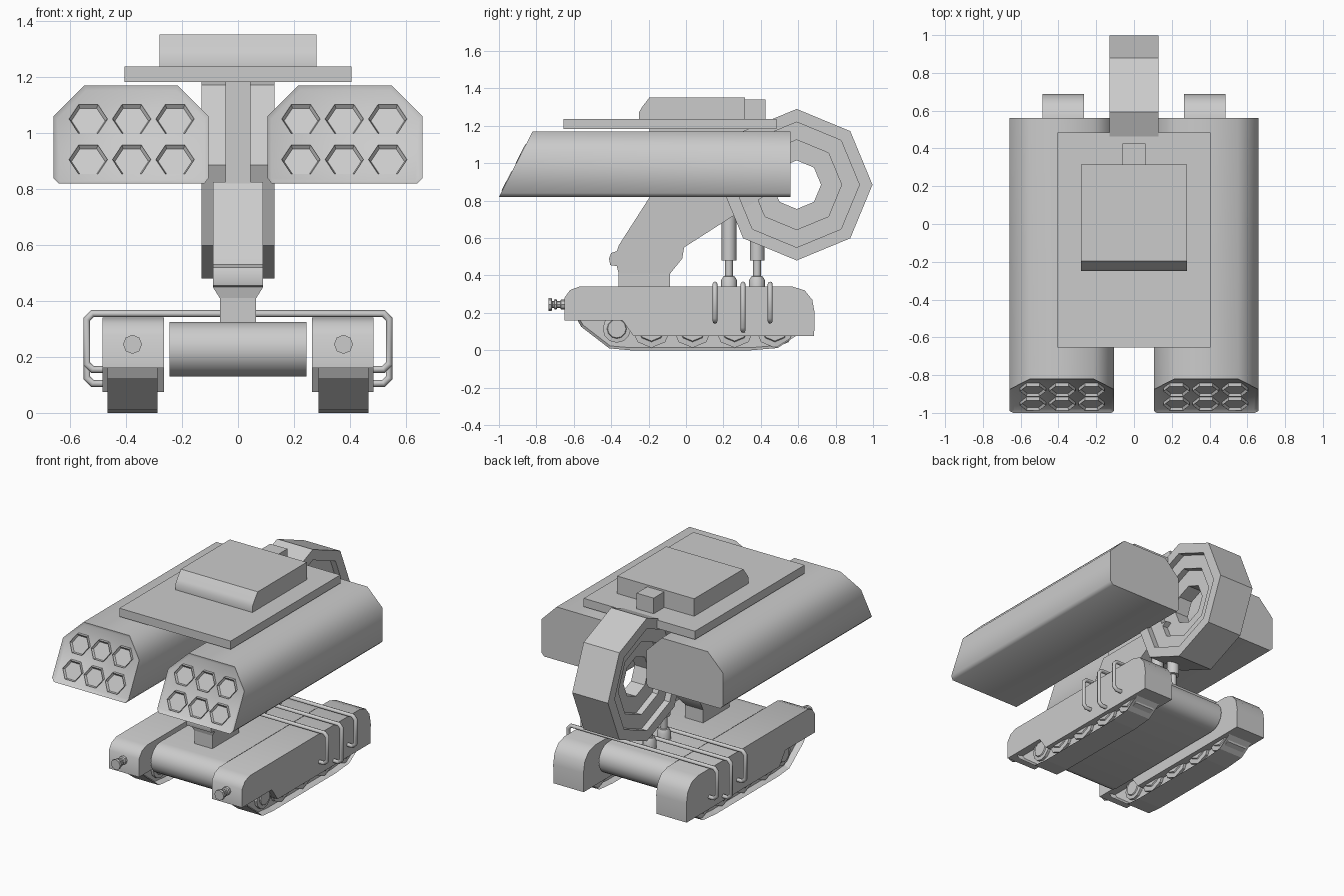
import bpy, bmesh, math

if "Cube" in bpy.data.objects:
    bpy.data.objects.remove(bpy.data.objects["Cube"])


def finish(name, bm, angle=0):
    me = bpy.data.meshes.new(name)
    bm.to_mesh(me)
    bm.free()
    if angle:
        me.shade_smooth()
        me.set_sharp_from_angle(angle=math.radians(angle))
    ob = bpy.data.objects.new(name, me)
    bpy.context.collection.objects.link(ob)
    return ob


def prism_bm(pts, a, b, axis='X'):
    """Extrude a profile, (y,z) along X or (x,z) along Y."""
    bm = bmesh.new()
    place = (lambda p, h: (h, p[0], p[1])) if axis == 'X' else (lambda p, h: (p[0], h, p[1]))
    lo = [bm.verts.new(place(p, a)) for p in pts]
    hi = [bm.verts.new(place(p, b)) for p in pts]
    bm.faces.new(lo)
    bm.faces.new(hi)
    n = len(pts)
    for i in range(n):
        j = (i + 1) % n
        bm.faces.new((lo[i], lo[j], hi[j], hi[i]))
    bmesh.ops.recalc_face_normals(bm, faces=bm.faces)
    return bm


def prism(name, pts, a, b, axis='X', angle=0):
    return finish(name, prism_bm(pts, a, b, axis), angle)


def box(name, x, y0, y1, z0, z1):
    return prism(name, [(y0, z0), (y1, z0), (y1, z1), (y0, z1)], -x, x)


def lathe(name, prof, segs, axis, loc, closed=False, angle=0):
    """Revolve (radius, height) points about an axis through loc."""
    bm = bmesh.new()
    order = {'X': lambda c, s, h: (h, s, c), 'Y': lambda c, s, h: (s, h, c),
             'Z': lambda c, s, h: (c, s, h)}[axis]
    rows = []
    for k in range(segs):
        t = 2 * math.pi * k / segs
        row = []
        for r, h in prof:
            v = order(r * math.cos(t), r * math.sin(t), h)
            row.append(bm.verts.new([v[i] + loc[i] for i in range(3)]))
        rows.append(row)
    n = len(prof)
    for k in range(segs):
        p, q = rows[k], rows[(k + 1) % segs]
        for i in range(n if closed else n - 1):
            j = (i + 1) % n
            bm.faces.new((p[i], p[j], q[j], q[i]))
    if not closed:
        bm.faces.new([r[0] for r in rows])
        bm.faces.new([r[-1] for r in rows])
    bmesh.ops.recalc_face_normals(bm, faces=bm.faces)
    return finish(name, bm, angle)


def slant(z):
    return -1 + (z - 0.82) / 0.35 * 0.18


# Central hull with rounded ends
hull = []
for cy, start in ((0.46, -90), (-0.46, 90)):
    for k in range(9):
        t = math.radians(start + k * 22.5)
        hull.append((cy + 0.0975 * math.cos(t), 0.2275 + 0.0975 * math.sin(t)))
prism("central_hull", hull, -0.245, 0.245, angle=40)

fender = [(-0.65, 0.16), (-0.65, 0.28), (-0.62, 0.322), (-0.57, 0.34), (0.57, 0.34),
          (0.635, 0.32), (0.675, 0.27), (0.688, 0.2), (0.685, 0.075), (-0.28, 0.075), (-0.34, 0.16)]
track = [(-0.58, 0.16), (-0.56, 0.125), (-0.41, 0.01), (-0.3, 0), (0.35, 0),
         (0.49, 0.012), (0.6, 0.085), (0.6, 0.18), (-0.57, 0.18)]
pod = [(0.12, 0.82), (0.64, 0.82), (0.66, 0.84), (0.66, 1.06), (0.55, 1.17),
       (0.215, 1.17), (0.105, 1.06), (0.105, 0.84)]

for s, side in ((1, "left"), (-1, "right")):
    # Fender shells and tracks with recessed sides
    prism(side + "_fender", fender, s * 0.265, s * 0.485, angle=45)
    bm = prism_bm(track, s * 0.287, s * 0.466)
    caps = [f for f in bm.faces if abs(f.normal.x) > 0.9]
    bmesh.ops.inset_individual(bm, faces=caps, thickness=0.014, depth=-0.035)
    finish(side + "_track", bm)

    # Road wheels
    for i, y in enumerate((-0.37, -0.185, 0.035, 0.26, 0.475)):
        r, z = (0.075, 0.115) if i == 0 else (0.105, 0.118)
        lathe(f"{side}_wheel_{i}", [(r * 0.65, -0.082), (r * 0.7, -0.075), (r, -0.072), (r, 0.072),
              (r * 0.7, 0.075), (r * 0.65, 0.082)], 12 if i == 0 else 8, 'X', (s * 0.3765, y, z))

    # Front nozzle
    lathe(side + "_nozzle", [(0.027, -0.63), (0.027, -0.668), (0.019, -0.672), (0.019, -0.69),
          (0.028, -0.692), (0.028, -0.703), (0.019, -0.705), (0.019, -0.715),
          (0.034, -0.718), (0.034, -0.735)], 8, 'Y', (s * 0.377, 0, 0.245))

    # Launcher pod with slanted, recessed front
    bm = prism_bm([(s * x, z) for x, z in pod], -0.9, 0.56, 'Y')
    for v in bm.verts:
        if v.co.y < -0.5:
            v.co.y = slant(v.co.z)
    bm.normal_update()
    front = [f for f in bm.faces if f.normal.y < -0.7]
    bmesh.ops.inset_individual(bm, faces=front, thickness=0.015, depth=-0.012)
    finish(side + "_launcher_pod", bm, 50)

    # Hexagonal launch tubes
    for i in range(6):
        cx, cz = s * (0.225 + 0.155 * (i % 3)), (0.905, 1.05)[i // 3]
        hexa = [(cx + 0.069 * math.cos(k * math.pi / 3), cz + 0.06 * math.sin(k * math.pi / 3))
                for k in range(6)]
        bm = prism_bm(hexa, -2, -0.7, 'Y')
        for v in bm.verts:
            v.co.y = slant(v.co.z) + (-0.004 if v.co.y < -1 else 0.04)
        bm.normal_update()
        front = [f for f in bm.faces if f.normal.y < -0.8 and len(f.verts) == 6]
        bmesh.ops.inset_individual(bm, faces=front, thickness=0.009, depth=-0.014)
        finish(f"{side}_launch_tube_{i}", bm)

# Pipe hoops over the chassis
for i, (y, zb) in enumerate(((0.155, 0.155), (0.305, 0.105), (0.45, 0.155))):
    half = [(0.47, zb), (0.52, zb), (0.54, zb + 0.02), (0.54, 0.335), (0.52, 0.355)]
    path = half + [(-x, z) for x, z in reversed(half)]
    cu = bpy.data.curves.new(f"pipe_hoop_{i}", 'CURVE')
    cu.dimensions = '3D'
    cu.bevel_depth = 0.013
    cu.bevel_resolution = 2
    cu.use_fill_caps = True
    sp = cu.splines.new('POLY')
    sp.points.add(len(path) - 1)
    for p, (x, z) in zip(sp.points, path):
        p.co = (x, y, z, 1)
    bpy.context.collection.objects.link(bpy.data.objects.new(f"pipe_hoop_{i}", cu))

# Pedestal and leaning support arm
box("pedestal", 0.065, -0.36, -0.085, 0.3, 0.42)
arm = [(-0.36, 0.41), (-0.37, 0.45), (-0.405, 0.455), (-0.412, 0.49), (-0.4, 0.52), (-0.37, 0.53),
       (-0.36, 0.56), (-0.19, 0.825), (0.42, 0.825), (0.24, 0.71), (-0.01, 0.55), (-0.02, 0.49),
       (-0.085, 0.41)]
bm = prism_bm(arm, -0.09, 0.09)
for v in bm.verts:
    if v.co.z < 0.42:
        v.co.x *= 0.065 / 0.09
finish("support_arm", bm, 40)
box("spine", 0.045, -0.195, 0.42, 0.82, 1.185)

# Hydraulic pistons
for i, y in enumerate((0.23, 0.38)):
    lathe(f"piston_{i}", [(0.042, 0.3), (0.042, 0.375), (0.03, 0.395), (0.021, 0.396), (0.021, 0.48),
          (0.039, 0.481), (0.039, 0.78)], 12, 'Z', (0, y, 0), angle=40)

# Stepped octagonal ring at the rear
half = [(0.405, 0.13), (0.335, 0.13), (0.335, 0.09), (0.24, 0.09), (0.24, 0.05), (0.13, 0.05)]
ring = half + [(r, -h) for r, h in reversed(half)]
lathe("rear_ring", ring, 8, 'X', (0, 0.592, 0.885), closed=True)

# Roof plate, upper housing and connector
box("roof_plate", 0.405, -0.655, 0.485, 1.182, 1.237)
prism("upper_housing", [(-0.25, 1.237), (-0.25, 1.275), (-0.235, 1.3), (-0.195, 1.352),
                        (0.315, 1.352), (0.315, 1.237)], -0.28, 0.28, angle=45)
box("rear_connector", 0.062, 0.3, 0.425, 1.237, 1.34)
